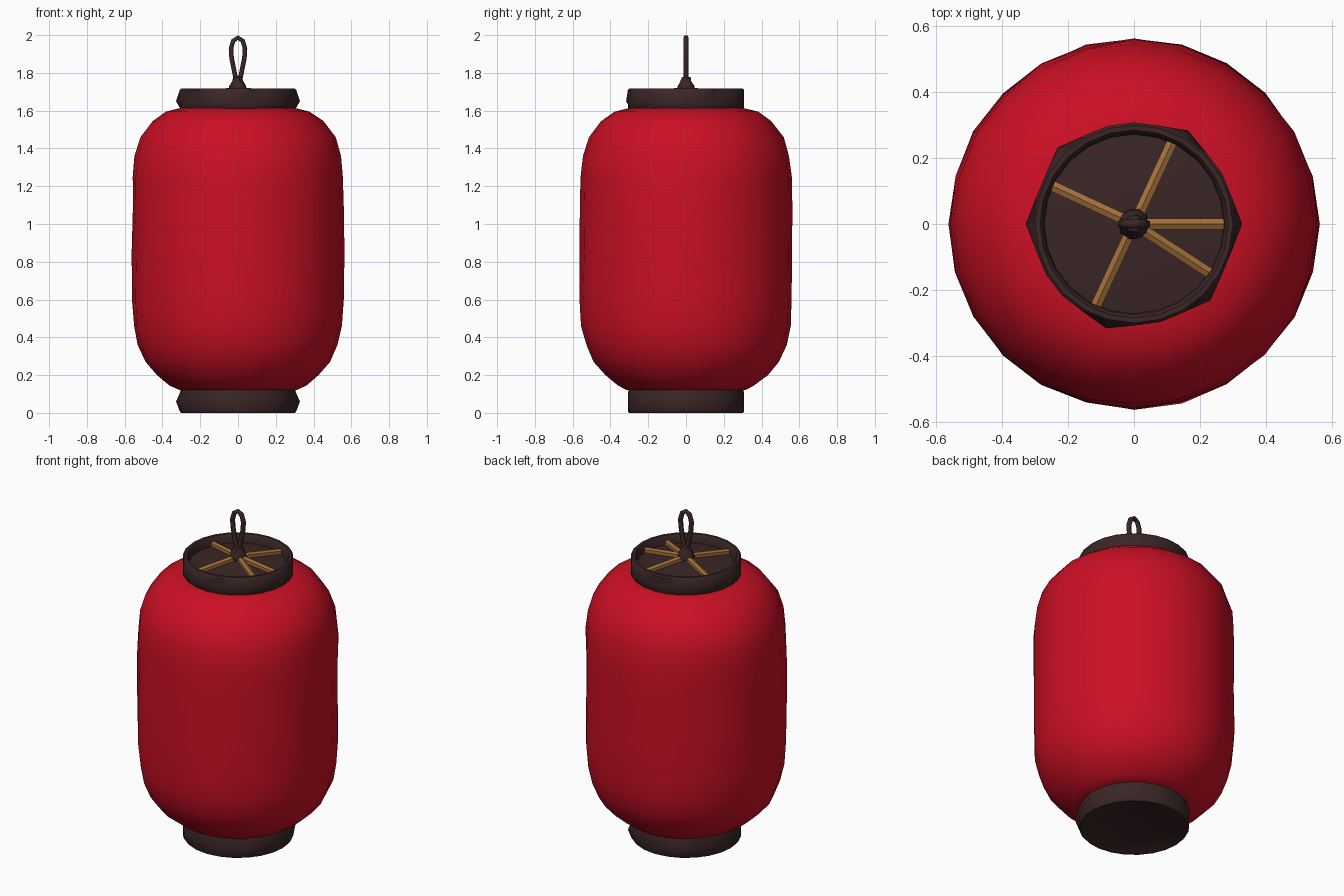
import bpy, bmesh, math, random
from mathutils import Vector

random.seed(4)
cube = bpy.data.objects.get("Cube")
if cube:
    bpy.data.objects.remove(cube, do_unlink=True)


def material(name, rgb):
    m = bpy.data.materials.new(name)
    m.use_nodes = True
    m.diffuse_color = (*rgb, 1)
    m.node_tree.nodes["Principled BSDF"].inputs["Base Color"].default_value = (*rgb, 1)
    return m


red = material("red paper", (0.60, 0.005, 0.018))
dark = material("dark wood", (0.043, 0.019, 0.019))
tan = material("tan bamboo", (0.36, 0.16, 0.042))


def finish(name, bm, mat, angle=40):
    bmesh.ops.recalc_face_normals(bm, faces=bm.faces)
    mesh = bpy.data.meshes.new(name)
    bm.to_mesh(mesh)
    bm.free()
    mesh.materials.append(mat)
    ob = bpy.data.objects.new(name, mesh)
    bpy.context.collection.objects.link(ob)
    bpy.ops.object.select_all(action="DESELECT")
    ob.select_set(True)
    bpy.context.view_layer.objects.active = ob
    bpy.ops.object.shade_smooth_by_angle(angle=math.radians(angle))
    return ob


def lathe(name, profile, mat, sides=24, wobble=0.0, bumps=(), bump_ring=None):
    """Spin (radius, height) points; wobble and bumps give a handmade outline."""
    bm = bmesh.new()
    rings = []
    for i, (r, z) in enumerate(profile):
        if r == 0:
            rings.append([bm.verts.new((0, 0, z))] * sides)
            continue
        ring = []
        for k in range(sides):
            a = math.tau * k / sides
            rr = r + random.uniform(-wobble, wobble)
            if i == bump_ring and k in bumps:
                rr += 0.02
            ring.append(bm.verts.new((rr * math.cos(a), rr * math.sin(a), z)))
        rings.append(ring)
    for lo, hi in zip(rings, rings[1:]):
        for k in range(sides):
            n = (k + 1) % sides
            quad = list(dict.fromkeys((lo[k], lo[n], hi[n], hi[k])))
            bm.faces.new(quad)
    return finish(name, bm, mat)


# Paper body: rounded barrel, closed inside the two bands
lathe("paper_body", [
    (0, 0.12), (0.31, 0.12), (0.36, 0.145), (0.43, 0.20), (0.49, 0.27),
    (0.53, 0.36), (0.552, 0.46), (0.56, 0.60), (0.56, 0.85), (0.56, 1.10),
    (0.558, 1.25), (0.547, 1.36), (0.515, 1.46), (0.45, 1.545),
    (0.38, 1.595), (0.30, 1.615), (0, 1.615)], red, wobble=0.004)

# Upper band with a recessed, slightly domed lid
lathe("top_band", [
    (0, 1.605), (0.30, 1.605), (0.308, 1.615), (0.308, 1.65), (0.308, 1.71),
    (0.300, 1.718), (0.285, 1.718), (0.275, 1.705), (0.272, 1.665), (0, 1.70)],
    dark, bumps=(0, 4, 9, 12, 17, 21), bump_ring=3)

# Lower band with a flat base
lathe("bottom_band", [
    (0, 0.003), (0.285, 0.003), (0.290, 0), (0.302, 0), (0.308, 0.008),
    (0.308, 0.06), (0.308, 0.105), (0.300, 0.13), (0, 0.13)],
    dark, bumps=(0, 3, 8, 12, 16, 21), bump_ring=5)

# Bamboo spokes sloping down from the knot to the band
for i, deg in enumerate((0, 65, 155, 245, 327)):
    a = math.radians(deg)
    out = Vector((math.cos(a), math.sin(a), 0))
    side = Vector((-out.y, out.x, 0)) * 0.016
    bm = bmesh.new()
    ends = []
    for r, z in ((0.01, 1.718), (0.275, 1.685)):
        p = out * r
        ends.append([bm.verts.new(p + side * s + Vector((0, 0, z + h)))
                     for s, h in ((-1, -0.02), (1, -0.02), (1, 0), (0, 0.008), (-1, 0))])
    for k in range(5):
        n = (k + 1) % 5
        bm.faces.new((ends[0][k], ends[0][n], ends[1][n], ends[1][k]))
    bm.faces.new(ends[0])
    bm.faces.new(ends[1])
    finish(f"spoke_{i + 1}", bm, tan, 25)

# Knot where the cord is tied
lathe("cord_knot", [(0, 1.70), (0.047, 1.705), (0.045, 1.73), (0.03, 1.755),
                    (0.025, 1.775), (0, 1.785)], dark, sides=10, wobble=0.003)

# Hanging cord: a narrow teardrop loop
half = [(0.008, 1.75), (0.02, 1.81), (0.034, 1.88), (0.037, 1.93), (0.025, 1.97)]
path = half + [(0, 1.986)] + [(-x, z) for x, z in reversed(half)]
curve = bpy.data.curves.new("hanging_loop", "CURVE")
curve.dimensions = "3D"
curve.bevel_depth = 0.014
curve.bevel_resolution = 1
curve.use_fill_caps = True
spline = curve.splines.new("POLY")
spline.points.add(len(path) - 1)
for pt, (x, z) in zip(spline.points, path):
    pt.co = (x, 0, z, 1)
curve.materials.append(dark)
loop = bpy.data.objects.new("hanging_loop", curve)
bpy.context.collection.objects.link(loop)
